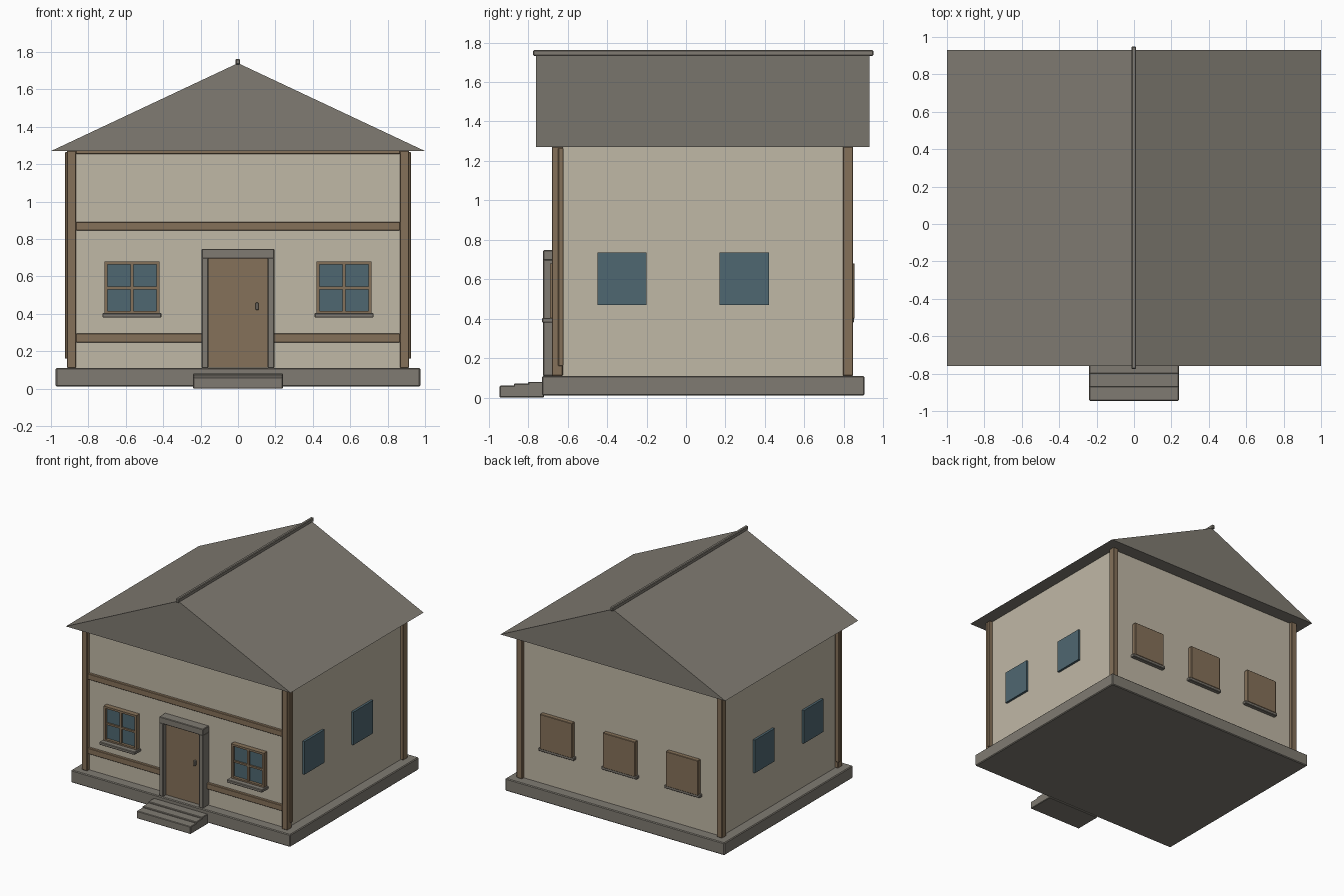
import bpy
import bmesh

cube = bpy.data.objects.get("Cube")
if cube:
    bpy.data.objects.remove(cube, do_unlink=True)


def material(name, rgb):
    mat = bpy.data.materials.new(name)
    mat.use_nodes = True
    color = (*rgb, 1.0)
    mat.diffuse_color = color
    mat.node_tree.nodes["Principled BSDF"].inputs["Base Color"].default_value = color
    return mat


PLASTER = material("plaster", (0.53, 0.48, 0.38))
STONE = material("grey stone", (0.215, 0.198, 0.168))
WOOD = material("brown wood", (0.235, 0.165, 0.10))
GLASS = material("blue glass", (0.078, 0.137, 0.165))


def finish(name, bm, mat, bevel=0.0):
    bmesh.ops.recalc_face_normals(bm, faces=bm.faces)
    mesh = bpy.data.meshes.new(name)
    bm.to_mesh(mesh)
    bm.free()
    mesh.materials.append(mat)
    obj = bpy.data.objects.new(name, mesh)
    bpy.context.collection.objects.link(obj)
    if bevel:
        mod = obj.modifiers.new("edge_bevel", "BEVEL")
        mod.width = bevel
        mod.segments = 1
    return obj


def box(name, x, y, z, mat, bevel=0.0):
    """Box between the given (low, high) limits on each axis."""
    bm = bmesh.new()
    bmesh.ops.create_cube(bm, size=1)
    for v in bm.verts:
        for i, (low, high) in enumerate((x, y, z)):
            v.co[i] = low if v.co[i] < 0 else high
    return finish(name, bm, mat, bevel)


def around(center, width):
    return (center - width / 2, center + width / 2)


# Foundation and entrance steps
box("foundation", (-0.975, 0.975), (-0.73, 0.905), (0.01, 0.11), STONE, 0.006)
for i in range(3):
    start = -0.945 + 0.0725 * i
    box(f"step_{i + 1}", (-0.24, 0.24), (start, -0.72),
        (0.005 * min(i, 1), 0.06 + 0.01 * i), STONE, 0.004)

# Walls
box("walls", (-0.89, 0.89), (-0.65, 0.82), (0.11, 1.272), PLASTER)

# Solid gable roof
bm = bmesh.new()
profile = [(-1, 1.27), (1, 1.27), (0, 1.74)]
gable = bm.faces.new([bm.verts.new((x, -0.76, z)) for x, z in profile])
extrusion = bmesh.ops.extrude_face_region(bm, geom=[gable])
for item in extrusion["geom"]:
    if isinstance(item, bmesh.types.BMVert):
        item.co.y = 0.93
finish("roof", bm, STONE)
box("ridge_cap", (-0.014, 0.012), (-0.775, 0.95), (1.732, 1.763), STONE, 0.005)

# Corner posts, with a thin batten on the outside of the front ones
for side, sx in (("right", -1), ("left", 1)):
    span = tuple(sorted((sx * 0.866, sx * 0.915)))
    box(f"front_{side}_post", span, (-0.68, -0.625), (0.11, 1.272), WOOD, 0.004)
    box(f"back_{side}_post", span, (0.795, 0.848), (0.11, 1.272), WOOD, 0.004)
    box(f"{side}_batten", tuple(sorted((sx * 0.89, sx * 0.925))),
        (-0.648, -0.622), (0.16, 1.265), WOOD, 0.003)

# Horizontal timbers on the front; the lowest stops at the door frame
for name, low, high in (("upper_beam", 0.845, 0.892), ("eaves_beam", 1.253, 1.272)):
    box(name, (-0.866, 0.866), (-0.672, -0.64), (low, high), WOOD, 0.003)
for side, span in (("right", (-0.866, -0.18)), ("left", (0.18, 0.866))):
    box(f"lower_beam_{side}", span, (-0.672, -0.64), (0.247, 0.294), WOOD, 0.003)

# Door with stone surround and handle
for side, sx in (("right", -1), ("left", 1)):
    box(f"door_jamb_{side}", around(sx * 0.177, 0.036), (-0.725, -0.64),
        (0.11, 0.70), STONE, 0.004)
box("door_lintel", (-0.195, 0.195), (-0.725, -0.64), (0.695, 0.747), STONE, 0.004)
box("door", (-0.16, 0.16), (-0.685, -0.64), (0.112, 0.695), WOOD)
box("door_handle", around(0.102, 0.016), (-0.705, -0.68), (0.42, 0.46), STONE, 0.003)

# Front windows
for side, cx in (("right", -0.567), ("left", 0.567)):
    box(f"{side}_window_glass", around(cx, 0.27), (-0.668, -0.64), (0.41, 0.67), GLASS)
    for edge in (-1, 1):
        box(f"{side}_window_stile", around(cx + edge * 0.138, 0.016),
            (-0.69, -0.64), (0.40, 0.68), WOOD)
        box(f"{side}_window_rail", around(cx, 0.262), (-0.69, -0.64),
            around(0.54 + edge * 0.132, 0.016), WOOD)
    box(f"{side}_window_mullion", around(cx, 0.018), (-0.682, -0.64), (0.41, 0.67), WOOD)
    box(f"{side}_window_crossbar", around(cx, 0.262), (-0.682, -0.64),
        around(0.538, 0.014), WOOD)
    box(f"{side}_window_sill", around(cx, 0.315), (-0.73, -0.64), (0.38, 0.404), STONE, 0.004)

# Shuttered back windows
for i, cx in enumerate((-0.56, 0, 0.56)):
    box(f"back_shutter_{i + 1}", around(cx, 0.285), (0.81, 0.855), (0.40, 0.68), WOOD, 0.003)
    box(f"back_sill_{i + 1}", around(cx, 0.315), (0.81, 0.852), (0.38, 0.404), STONE, 0.004)

# Plain side windows
for side, sx in (("right", -1), ("left", 1)):
    for place, cy in (("front", -0.325), ("back", 0.295)):
        box(f"{side}_{place}_side_window", tuple(sorted((sx * 0.88, sx * 0.908))),
            around(cy, 0.25), (0.47, 0.735), GLASS)
